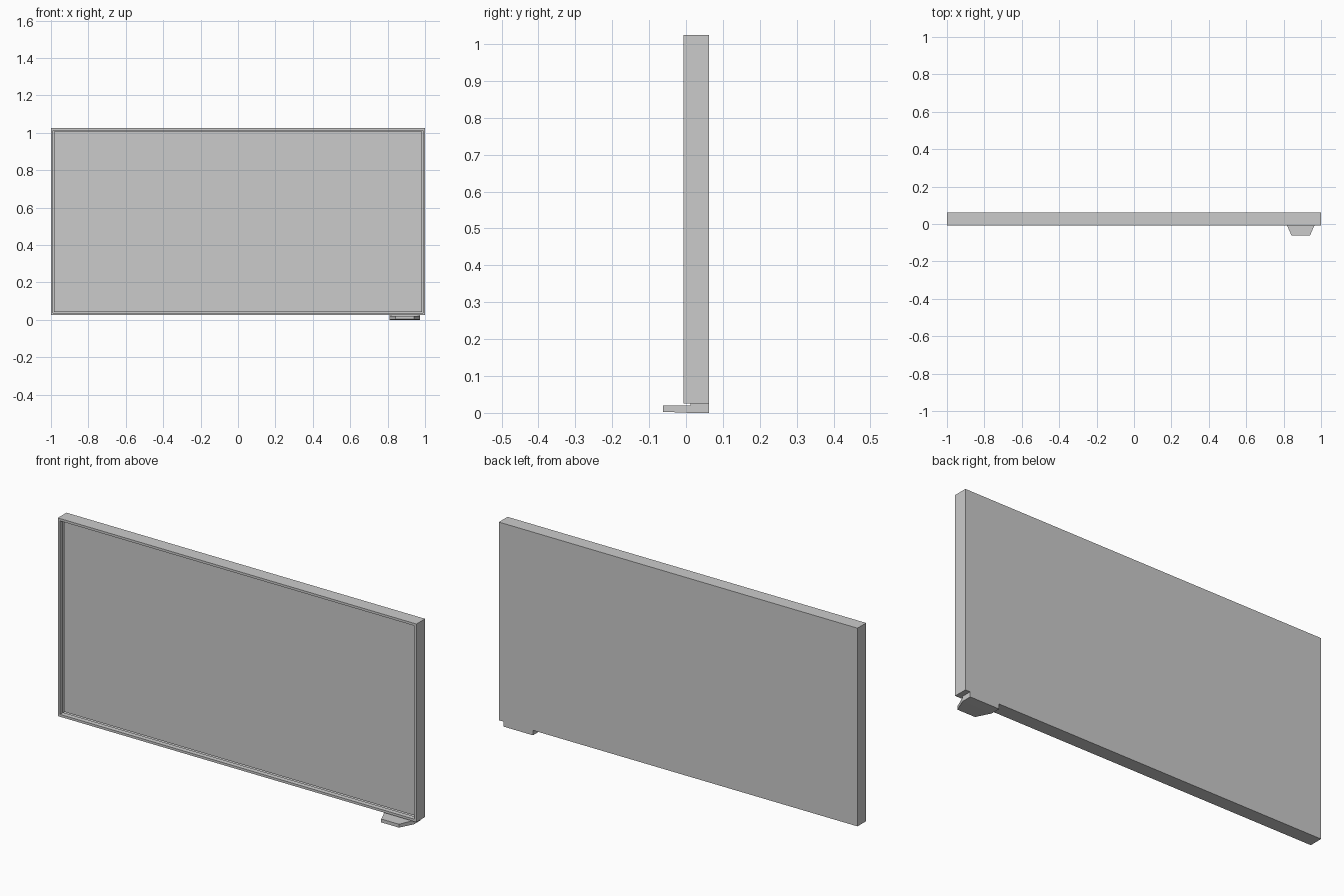
import bpy
import bmesh

if "Cube" in bpy.data.objects:
    bpy.data.objects.remove(bpy.data.objects["Cube"])


def make_object(name, bm):
    mesh = bpy.data.meshes.new(name)
    bmesh.ops.recalc_face_normals(bm, faces=bm.faces)
    bm.to_mesh(mesh)
    bm.free()
    obj = bpy.data.objects.new(name, mesh)
    bpy.context.collection.objects.link(obj)
    return obj


X, Z0, Z1 = 1.0, 0.025, 1.024       # panel half width, bottom, top
FRONT, BACK = -0.007, 0.062         # panel depth range
BORDER, RECESS = 0.017, 0.025       # bezel width and screen depth

# Casing: box with the front inset and pushed back, open where the screen sits
bm = bmesh.new()
bmesh.ops.create_cube(bm, size=1)
for v in bm.verts:
    v.co = (v.co.x * 2 * X,
            BACK if v.co.y > 0 else FRONT,
            Z1 if v.co.z > 0 else Z0)
bm.normal_update()
face = min(bm.faces, key=lambda f: f.calc_center_median().y)
bmesh.ops.inset_region(bm, faces=[face], thickness=BORDER)
rim = face.edges[:]
bmesh.ops.delete(bm, geom=[face], context='FACES_ONLY')
wall = bmesh.ops.extrude_edge_only(bm, edges=rim)["geom"]
for v in wall:
    if isinstance(v, bmesh.types.BMVert):
        v.co.y += RECESS
make_object("casing", bm)

# Screen: flat sheet closing the recess
bm = bmesh.new()
sx, sy = X - BORDER, FRONT + RECESS
corners = [(-sx, Z0 + BORDER), (sx, Z0 + BORDER), (sx, Z1 - BORDER), (-sx, Z1 - BORDER)]
bm.faces.new([bm.verts.new((x, sy, z)) for x, z in corners])
screen = make_object("screen", bm)
if screen.data.polygons[0].normal.y > 0:
    screen.data.flip_normals()


# Foot: block under the panel, with a lower tapered tongue reaching forward
def prism(name, outline, z0, z1):
    bm = bmesh.new()
    base = bm.faces.new([bm.verts.new((x, y, z0)) for x, y in outline])
    top = bmesh.ops.extrude_face_region(bm, geom=[base])["geom"]
    for v in top:
        if isinstance(v, bmesh.types.BMVert):
            v.co.z = z1
    return make_object(name, bm)


L, R, STEP = 0.81, 0.973, 0.012
prism("foot_block", [(L, STEP), (R, STEP), (R, BACK), (L, BACK)], 0.0, Z0)
tongue = prism("foot_tongue", [(0.842, -0.062), (0.941, -0.062), (R, STEP), (L, STEP)], 0.0, 0.02)
# slight upward lip on the underside at the front
for v in tongue.data.vertices:
    if v.co.y < -0.05 and v.co.z < 0.01:
        v.co.z = 0.003
